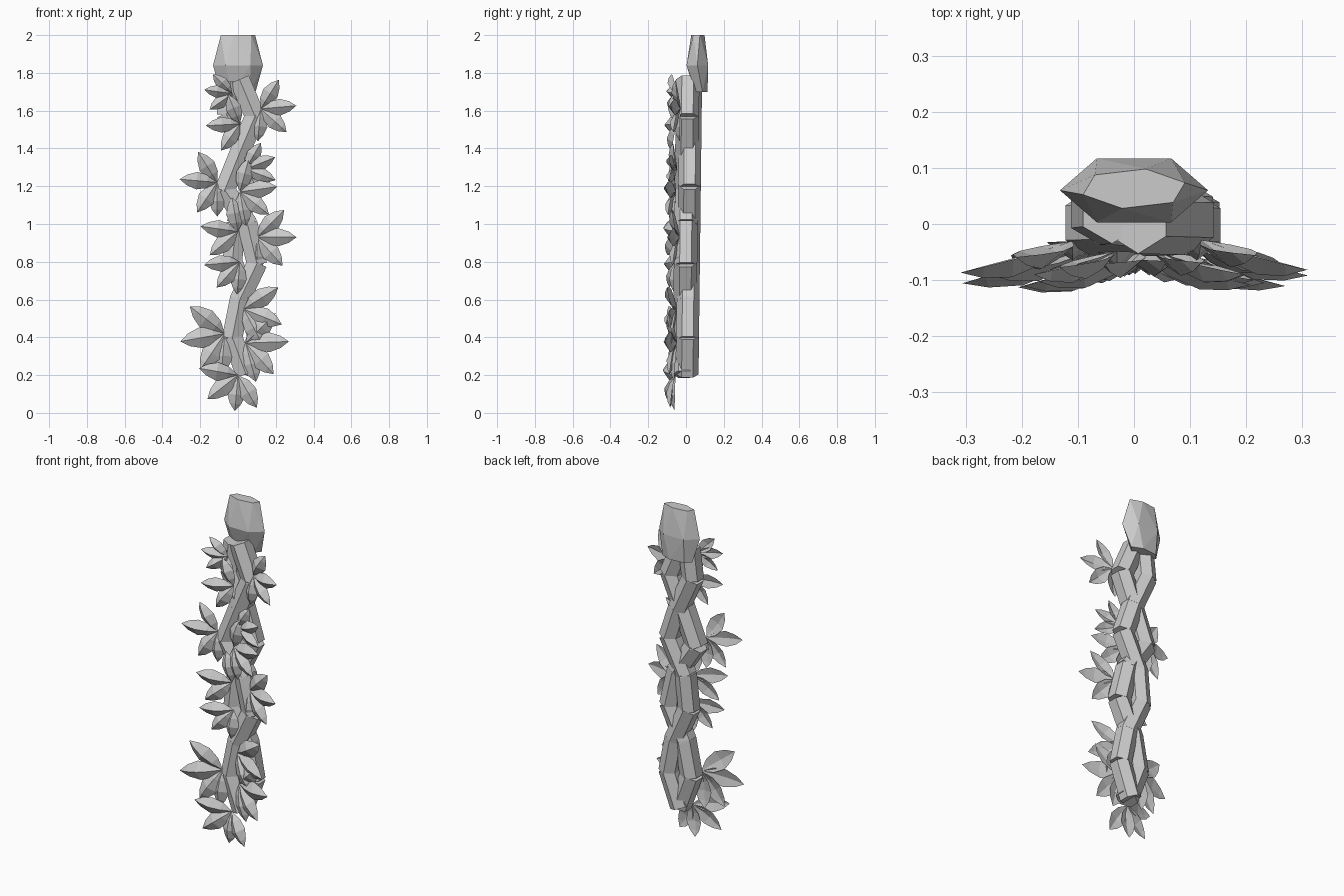
import bpy, bmesh, math
from mathutils import Vector

cube = bpy.data.objects.get("Cube")
if cube:
    bpy.data.objects.remove(cube, do_unlink=True)

# One plain stone-grey material
grey = bpy.data.materials.new("plain_grey")
grey.use_nodes = True
tone = (0.6, 0.6, 0.6, 1)
grey.diffuse_color = tone
grey.node_tree.nodes["Principled BSDF"].inputs["Base Color"].default_value = tone


def finish(bm, name):
    bmesh.ops.recalc_face_normals(bm, faces=bm.faces[:])
    mesh = bpy.data.meshes.new(name)
    bm.to_mesh(mesh)
    bm.free()
    mesh.materials.append(grey)
    obj = bpy.data.objects.new(name, mesh)
    bpy.context.collection.objects.link(obj)
    return obj


def loft(bm, rings):
    """Skin a list of rings of points and cap both ends."""
    rows = [[bm.verts.new(p) for p in ring] for ring in rings]
    n = len(rows[0])
    for low, high in zip(rows, rows[1:]):
        for i in range(n):
            j = (i + 1) % n
            bm.faces.new((low[i], low[j], high[j], high[i]))
    bm.faces.new(rows[0])
    bm.faces.new(rows[-1])


def strand(name, path, y, radius):
    """A jointed vine: one six-sided block per path step, leaning back at the top."""
    bm = bmesh.new()
    for (x0, z0), (x1, z1) in zip(path, path[1:]):
        a = Vector((x0, y + 0.012 * (z0 - 1), z0))
        b = Vector((x1, y + 0.012 * (z1 - 1), z1))
        along = (b - a).normalized()
        depth = Vector((0, 1, 0))
        side = along.cross(depth)
        rings = []
        for t in (-0.03, 1.03):
            c = a.lerp(b, t)
            rings.append([c + radius * (math.sin(k * math.tau / 6) * side
                          - math.cos(k * math.tau / 6) * depth) for k in range(6)])
        loft(bm, rings)
    return finish(bm, name)


def leaf(bm, base, tip, width):
    """A pointed leaf, folded along a raised front crease."""
    along = tip - base
    side = along.cross(Vector((0, 1, 0))).normalized()
    front = Vector((0, -1, 0))
    root, end = bm.verts.new(base), bm.verts.new(tip)
    rows = []
    for t, w in ((0.26, 0.75), (0.54, 1), (0.8, 0.62)):
        c = base + along * t + front * 0.012 * math.sin(math.pi * t)
        rows.append([bm.verts.new(p) for p in (
            c - side * width * w - front * 0.01 * w, c + front * 0.022 * w,
            c + side * width * w - front * 0.01 * w, c + front * 0.004 * w)])
    for i in range(4):
        j = (i + 1) % 4
        bm.faces.new((root, rows[0][i], rows[0][j]))
        bm.faces.new((end, rows[-1][j], rows[-1][i]))
        for low, high in zip(rows, rows[1:]):
            bm.faces.new((low[i], low[j], high[j], high[i]))


# Faceted boulder at the top: height, half width, middle depth, half depth, twist
bm = bmesh.new()
rings = []
for z, rx, y, ry, twist in ((1.7, 0.095, 0.08, 0.036, 0.2), (1.84, 0.132, 0.06, 0.066, 0),
                            (2.0, 0.095, 0.063, 0.036, 0.3)):
    rings.append([(rx * math.cos(twist + k * math.tau / 6),
                   y + ry * math.sin(twist + k * math.tau / 6), z) for k in range(6)])
loft(bm, rings)
bmesh.ops.triangulate(bm, faces=[f for f in bm.faces if len(f.verts) == 4])
finish(bm, "top_boulder")

# Two intertwined vines
strand("front_vine", [(0.01, 1.76), (0.09, 1.57), (0.01, 1.38), (-0.07, 1.18), (0.05, 1.0),
                      (0.1, 0.79), (0.01, 0.6), (-0.03, 0.4), (0.04, 0.21)], 0.0, 0.062)
strand("rear_vine", [(-0.04, 1.75), (-0.06, 1.58), (0.03, 1.38), (0.09, 1.2), (-0.01, 1.0),
                     (-0.03, 0.8), (0.06, 0.6), (0.1, 0.4), (0.03, 0.21)], 0.016, 0.06)

# Leaf clusters: centre x, centre z, leaf length, leaf angles in degrees
clusters = [
    (-0.03, 1.69, 0.15, (172, 135, 215, 270)),
    (0.01, 1.53, 0.18, (183, 112, 235)),
    (0.12, 1.61, 0.19, (5, 58, 318, 265)),
    (-0.11, 1.22, 0.2, (175, 122, 236, 270)),
    (0.04, 1.29, 0.17, (22, -20, 60)),
    (0.01, 1.17, 0.2, (8, -38, 75, -80)),
    (0.0, 0.96, 0.2, (172, 220, 100)),
    (0.1, 0.93, 0.21, (0, 45, -48, -90)),
    (0.01, 0.8, 0.19, (228, 265, 185)),
    (0.03, 0.55, 0.22, (-22, 32, -62)),
    (-0.07, 0.42, 0.24, (190, 142, 236, 265)),
    (0.04, 0.37, 0.23, (2, 45, -48, -75)),
    (0.0, 0.2, 0.21, (170, 218, 265, 300)),
]
for number, (x, z, length, angles) in enumerate(clusters, 1):
    bm = bmesh.new()
    for degrees in angles:
        a = math.radians(degrees)
        reach = length * (0.9 + 0.1 * abs(math.cos(a)))
        base = Vector((x, 0.22 * abs(x) - 0.055, z))
        offset = Vector((math.cos(a), -0.28 * abs(math.cos(a)), math.sin(a)))
        leaf(bm, base, base + offset * reach, 0.23 * length)
    finish(bm, f"leaf_cluster_{number}")
